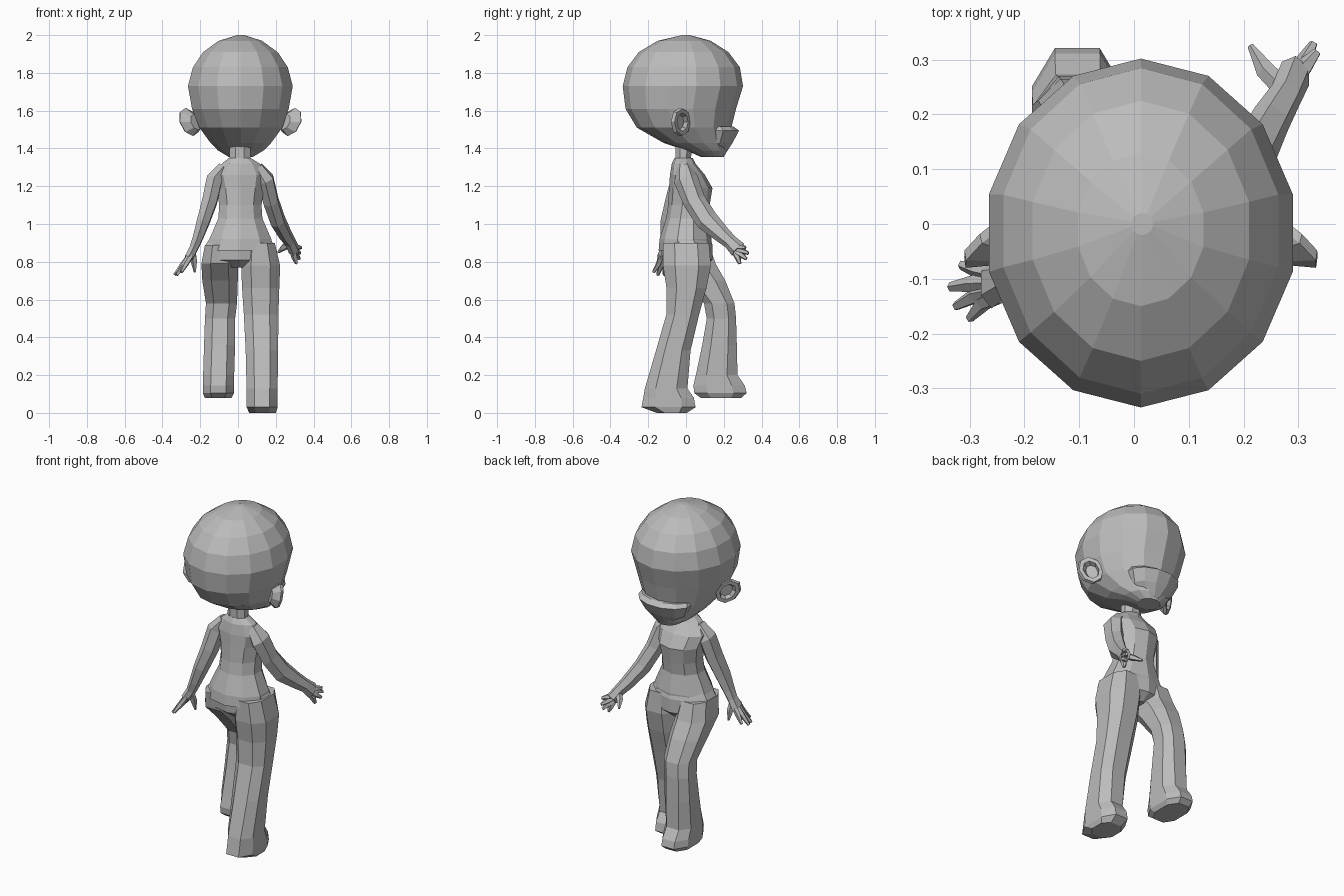
import bpy, bmesh, math
from mathutils import Vector

grey = bpy.data.materials.new("plain grey")
grey.diffuse_color = (0.5, 0.5, 0.5, 1)


def finish(name, bm):
    """Turn a bmesh into a flat shaded grey object."""
    bmesh.ops.remove_doubles(bm, verts=bm.verts, dist=0.0005)
    bmesh.ops.recalc_face_normals(bm, faces=bm.faces)
    me = bpy.data.meshes.new(name)
    bm.to_mesh(me)
    bm.free()
    me.materials.append(grey)
    ob = bpy.data.objects.new(name, me)
    bpy.context.collection.objects.link(ob)
    return ob


def skin(bm, rings):
    """Bridge closed rings of points and cap both ends."""
    rows = [[bm.verts.new(p) for p in r] for r in rings]
    n = len(rows[0])
    for a, b in zip(rows, rows[1:]):
        for i in range(n):
            bm.faces.new((a[i], a[(i + 1) % n], b[(i + 1) % n], b[i]))
    bm.faces.new(rows[0])
    bm.faces.new(rows[-1])


def stack(name, sections, sides, power=1.0):
    """Horizontal slices: z, x min, x max, y min, y max (power < 1 is boxier)."""
    rings = []
    for k, (z, x0, x1, y0, y1) in enumerate(sections):
        ring = []
        for i in range(sides):
            t = 2 * math.pi * (i + 0.5) / sides
            c, s = math.cos(t), math.sin(t)
            c = math.copysign(abs(c) ** power, c)
            s = math.copysign(abs(s) ** power, s)
            ring.append(((x0 + x1) / 2 + c * (x1 - x0) / 2,
                         (y0 + y1) / 2 + s * (y1 - y0) / 2, z))
        rings.append(ring)
    bm = bmesh.new()
    skin(bm, rings)
    return finish(name, bm)


def tube(bm, path, sides=6, side_axis=(1, 0, 0)):
    """Limb along points: (x, y, z, radius along side axis, other radius)."""
    pts = [Vector(p[:3]) for p in path]
    rings = []
    for i, p in enumerate(path):
        d = (pts[min(i + 1, len(pts) - 1)] - pts[max(i - 1, 0)]).normalized()
        v = d.cross(Vector(side_axis)).normalized()
        u = v.cross(d)
        rings.append([pts[i] + u * p[3] * math.cos(2 * math.pi * (k + .5) / sides)
                      + v * p[4] * math.sin(2 * math.pi * (k + .5) / sides)
                      for k in range(sides)])
    skin(bm, rings)


# Head: large faceted skull that slopes forward to the chin
stack("head", [
    (1.355, -0.05, 0.08, 0.08, 0.20),
    (1.39, -0.11, 0.14, 0.00, 0.22),
    (1.43, -0.15, 0.18, -0.12, 0.23),
    (1.51, -0.21, 0.24, -0.26, 0.24),
    (1.61, -0.25, 0.275, -0.32, 0.265),
    (1.73, -0.272, 0.297, -0.335, 0.302),
    (1.83, -0.245, 0.27, -0.31, 0.285),
    (1.91, -0.19, 0.215, -0.25, 0.225),
    (1.97, -0.105, 0.13, -0.15, 0.13),
    (2.0, -0.005, 0.035, -0.02, 0.02)], 14)

# Muzzle: curved shelf across the lower face
stack("muzzle", [
    (1.37, -0.04, 0.07, 0.09, 0.21),
    (1.43, -0.12, 0.15, 0.06, 0.25),
    (1.495, -0.15, 0.18, 0.05, 0.285),
    (1.515, -0.14, 0.17, 0.06, 0.255)], 12)

# Ears: dished ovals that flare backwards
for name, s in (("left_ear", -1), ("right_ear", 1)):
    bm = bmesh.new()
    outline = []
    for k in range(8):
        t = 2 * math.pi * k / 8
        w, h = math.cos(t), math.sin(t)          # w: 1 is outer rim
        outline.append((w, h))

    def ear_ring(size, out, ahead):
        return [(0.0125 + s * (0.275 + out + w * 0.05 * size + h * 0.02 * size),
                 -0.03 + ahead - w * 0.045 * size, 1.54 + h * 0.075 * size)
                for w, h in outline]
    skin(bm, [ear_ring(0.55, -0.04, -0.02), ear_ring(1.0, -0.005, -0.005),
              ear_ring(0.95, 0.0, 0.012), ear_ring(0.65, 0.0, 0.012),
              ear_ring(0.5, -0.02, -0.004)])
    finish(name, bm)

# Neck
stack("neck", [(1.28, -0.06, 0.08, -0.07, 0.05), (1.35, -0.05, 0.07, -0.06, 0.03),
               (1.44, -0.05, 0.07, -0.06, 0.04)], 8)

# Torso with narrow waist and a loose hem
stack("torso", [
    (0.86, -0.175, 0.195, -0.145, 0.13),
    (0.92, -0.16, 0.185, -0.14, 0.135),
    (1.03, -0.11, 0.135, -0.105, 0.115),
    (1.10, -0.105, 0.13, -0.095, 0.125),
    (1.19, -0.12, 0.145, -0.09, 0.14),
    (1.26, -0.14, 0.16, -0.085, 0.10),
    (1.32, -0.09, 0.12, -0.075, 0.05),
    (1.35, -0.05, 0.07, -0.06, 0.035)], 10)

# Hips
stack("hips", [
    (0.77, -0.09, 0.12, -0.07, 0.09),
    (0.81, -0.185, 0.21, -0.125, 0.14),
    (0.89, -0.18, 0.20, -0.135, 0.14),
    (0.95, -0.14, 0.16, -0.11, 0.12)], 10)

# Legs: flared trousers with the feet in the bottom slices
stack("right_leg", [
    (0.005, 0.055, 0.205, -0.16, 0.01),
    (0.035, 0.04, 0.215, -0.245, 0.06),
    (0.085, 0.04, 0.215, -0.235, 0.05),
    (0.13, 0.04, 0.215, -0.225, 0.015),
    (0.33, 0.035, 0.218, -0.165, 0.03),
    (0.52, 0.025, 0.22, -0.11, 0.075),
    (0.66, 0.015, 0.225, -0.11, 0.115),
    (0.78, 0.01, 0.23, -0.13, 0.14),
    (0.90, 0.03, 0.20, -0.13, 0.13)], 8, 0.8)
stack("left_leg", [
    (0.085, -0.18, -0.03, 0.07, 0.30),
    (0.105, -0.192, -0.015, 0.035, 0.33),
    (0.145, -0.192, -0.015, 0.03, 0.32),
    (0.20, -0.19, -0.015, 0.045, 0.28),
    (0.36, -0.185, -0.01, 0.08, 0.275),
    (0.50, -0.18, -0.01, 0.105, 0.27),
    (0.58, -0.175, 0.0, 0.09, 0.262),
    (0.70, -0.195, 0.005, -0.01, 0.215),
    (0.79, -0.20, 0.005, -0.105, 0.165),
    (0.89, -0.18, -0.01, -0.12, 0.13)], 8, 0.8)

# Right arm: reaching forward, with a mitten palm, fingers and thumb
bm = bmesh.new()
tube(bm, [(0.10, -0.01, 1.30, .035, .04), (0.145, 0.0, 1.235, .05, .065),
          (0.175, 0.045, 1.12, .045, .06), (0.21, 0.11, 1.02, .042, .06),
          (0.25, 0.19, 0.945, .036, .045), (0.277, 0.235, 0.905, .03, .038),
          (0.295, 0.275, 0.865, .03, .045)])
for x, y, z in ((0.335, 0.315, 0.875), (0.328, 0.33, 0.845),
                (0.325, 0.32, 0.815), (0.31, 0.285, 0.79)):
    tube(bm, [(0.293, 0.262, 0.865 + (z - 0.835) * .4, .018, .018),
              ((0.293 + x) / 2, (0.265 + y) / 2, (0.865 + z) / 2 + (z - 0.835) * .2, .016, .016),
              (x, y, z, .008, .009)], 5)
tube(bm, [(0.275, 0.245, 0.895, .02, .02), (0.24, 0.28, 0.875, .018, .018),
          (0.213, 0.325, 0.85, .006, .006)], 5)
finish("right_arm", bm)

# Left arm: hanging and swung slightly back
bm = bmesh.new()
tube(bm, [(-0.075, -0.01, 1.30, .035, .04), (-0.125, -0.02, 1.235, .048, .06),
          (-0.15, -0.05, 1.12, .045, .06), (-0.185, -0.08, 1.01, .038, .055),
          (-0.215, -0.095, 0.92, .03, .042), (-0.235, -0.10, 0.87, .026, .035),
          (-0.26, -0.11, 0.82, .025, .045)])
for x, y, z in ((-0.315, -0.075, 0.745), (-0.335, -0.115, 0.73),
                (-0.325, -0.15, 0.73), (-0.30, -0.172, 0.745)):
    tube(bm, [(-0.25, -0.11 + (y + 0.12) * .4, 0.835, .018, .018),
              ((x - 0.25) / 2, (y * 1.2 - 0.08) / 2, (z + 0.835) / 2, .016, .016),
              (x, y, z, .008, .009)], 5)
tube(bm, [(-0.24, -0.10, 0.85, .02, .02), (-0.232, -0.085, 0.80, .018, .018),
          (-0.228, -0.075, 0.745, .006, .006)], 5)
finish("left_arm", bm)

# Rest the lowest point on the ground
low = min(v.co.z for o in bpy.data.objects for v in o.data.vertices)
for o in bpy.data.objects:
    for v in o.data.vertices:
        v.co.z -= low if v.co.z < 0.1 else 0
